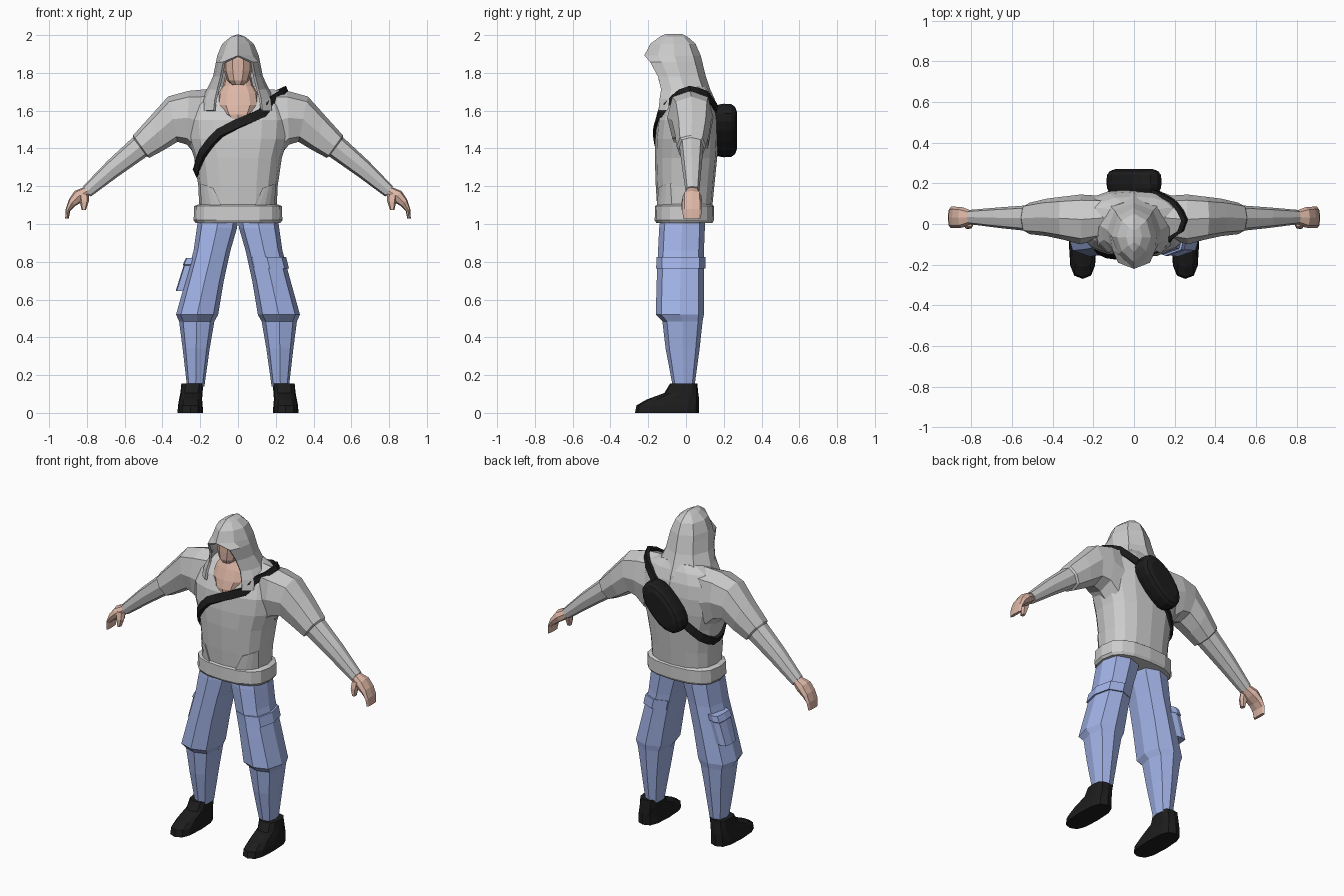
import bpy, bmesh, math
from mathutils import Vector as V
from mathutils.bvhtree import BVHTree


def material(name, col):
    m = bpy.data.materials.new(name)
    m.diffuse_color = (*col, 1)
    return m


SKIN = material("skin", (0.72, 0.47, 0.38))
BLUE = material("denim", (0.36, 0.45, 0.80))
BLACK = material("black", (0.012, 0.012, 0.012))


def ring(c, u, v, n=8, e=0.75):
    """Rounded-box cross-section around c with half axes u and v."""
    f = lambda t: math.copysign(abs(t) ** e, t) if abs(t) > 1e-6 else 0
    return [V(c) + V(u) * f(math.cos(2 * math.pi * i / n)) + V(v) * f(math.sin(2 * math.pi * i / n))
            for i in range(n)]


def flat(z, x0, x1, y0, y1, n=8, e=0.75):
    """Horizontal section from its extents."""
    return ring(((x0 + x1) / 2, (y0 + y1) / 2, z), ((x1 - x0) / 2, 0, 0), (0, (y1 - y0) / 2, 0), n, e)


def limb(top, bot, y0, y1, n=8):
    """Tilted section from an upper and a lower (x, z) point."""
    t, b = V((top[0], 0, top[1])), V((bot[0], 0, bot[1]))
    return ring((t + b) / 2 + V((0, (y0 + y1) / 2, 0)), (0, (y1 - y0) / 2, 0), (t - b) / 2, n)


def loft(name, rings, mat=None, mirror=False, closed=True, caps=True):
    """Skin a list of sections into one flat-shaded object."""
    bm = bmesh.new()
    for s in ((1, -1) if mirror else (1,)):
        rows = [[bm.verts.new((p[0] * s, p[1], p[2])) for p in r] for r in rings]
        n = len(rows[0])
        for a, b in zip(rows, rows[1:]):
            for i in range(n if closed else n - 1):
                j = (i + 1) % n
                bm.faces.new((a[i], a[j], b[j], b[i]))
        if caps:
            bm.faces.new(rows[0])
            bm.faces.new(rows[-1])
    bmesh.ops.remove_doubles(bm, verts=bm.verts, dist=0.0005)
    bmesh.ops.recalc_face_normals(bm, faces=bm.faces)
    me = bpy.data.meshes.new(name)
    bm.to_mesh(me)
    bm.free()
    ob = bpy.data.objects.new(name, me)
    bpy.context.collection.objects.link(ob)
    if mat:
        me.materials.append(mat)
    return ob


# Sweater body and waistband
torso = loft("sweater_body", [flat(z, -w, w, a, b, 16, 0.8) for z, w, a, b in [
    (1.08, .205, -.152, .138), (1.20, .210, -.160, .150), (1.35, .232, -.165, .165),
    (1.45, .265, -.163, .170), (1.55, .275, -.152, .170), (1.63, .255, -.115, .158),
    (1.69, .200, -.065, .135), (1.73, .120, -.030, .110)]])
loft("waistband", [flat(z, -w, w, a, b, 16, 0.75) for z, w, a, b in [
    (1.005, .225, -.157, .140), (1.02, .235, -.166, .148), (1.095, .232, -.163, .148), (1.105, .205, -.15, .135)]])

# Sleeves with a step at the elbow
sleeves = loft("sleeves", [limb(*r) for r in [
    ((.15, 1.715), (.22, 1.36), -.08, .14), ((.26, 1.705), (.27, 1.42), -.10, .145),
    ((.37, 1.675), (.32, 1.435), -.078, .135), ((.46, 1.575), (.395, 1.39), -.06, .125),
    ((.555, 1.47), (.47, 1.35), -.05, .105), ((.557, 1.458), (.482, 1.358), -.035, .092),
    ((.69, 1.335), (.63, 1.255), -.02, .082), ((.82, 1.20), (.78, 1.145), -.002, .07)]], mirror=True)

# Hands and thumbs
loft("hands", [limb(*r) for r in [
    ((.815, 1.195), (.78, 1.155), .002, .065), ((.865, 1.175), (.82, 1.12), -.018, .082),
    ((.895, 1.13), (.862, 1.095), -.02, .085), ((.912, 1.08), (.888, 1.07), -.02, .085),
    ((.915, 1.03), (.896, 1.03), -.015, .078)]], SKIN, mirror=True)
loft("thumbs", [flat(z, *r, 6) for z, *r in [
    (1.16, .79, .845, -.015, .03), (1.12, .79, .838, -.025, .02), (1.075, .805, .828, -.025, .005)]],
    SKIN, mirror=True)

# Neck with bare upper chest, and head
loft("neck", [flat(z, -w, w, a, .02, 12, 0.85) for z, w, a in [
    (1.54, .03, -.156), (1.58, .085, -.155), (1.63, .115, -.14), (1.69, .105, -.115),
    (1.73, .08, -.095), (1.78, .07, -.08)]], SKIN)
loft("head", [flat(z, -w, w, a, b, 10, 0.85) for z, w, a, b in [
    (1.735, .03, -.135, -.04), (1.76, .058, -.148, .0), (1.81, .075, -.15, .03),
    (1.87, .078, -.15, .035), (1.93, .05, -.13, .01)]], SKIN)


# Hood: open U-shaped sections that meet above the face
def u_section(z, xe, ye, xs, ys, yb):
    half = [(xe, ye), (xe + .7 * (xs - xe), ye + .45 * (ys - ye)), (xs, ys), (xs * .72, ys + .72 * (yb - ys))]
    return [V((x, y, z)) for x, y in half] + [V((0, yb, z))] + [V((-x, y, z)) for x, y in reversed(half)]


hood = loft("hood", [u_section(*r) for r in [
    (1.60, .125, -.140, .190, -.06, .158), (1.66, .118, -.135, .185, -.03, .145),
    (1.71, .105, -.128, .158, -.01, .122), (1.78, .087, -.145, .125, -.03, .098),
    (1.855, .073, -.187, .110, -.05, .080), (1.888, 0, -.215, .104, -.06, .072),
    (1.95, 0, -.183, .078, -.065, .045), (1.985, 0, -.135, .035, -.065, .005),
    (1.998, 0, -.11, 0, -.065, -.02)]], closed=False, caps=False)
m = hood.modifiers.new("thickness", "SOLIDIFY")
m.thickness, m.offset = .014, 0

# Trousers: baggy thighs overhanging at the knee
loft("trouser_legs", [flat(z, *r) for z, *r in [
    (1.03, .0, .21, -.135, .10), (.98, .005, .218, -.142, .10), (.86, .04, .235, -.148, .095),
    (.70, .075, .278, -.155, .095), (.52, .105, .328, -.16, .095), (.485, .125, .312, -.125, .088),
    (.34, .15, .293, -.108, .072), (.14, .178, .27, -.07, .045)]], BLUE, mirror=True)
loft("cargo_pocket", [flat(z, *r, 8, .4) for z, *r in [
    (.645, -.33, -.25, -.04, .075), (.78, -.288, -.21, -.05, .08), (.785, -.292, -.21, -.055, .085),
    (.82, -.275, -.20, -.055, .085)]], BLUE)
loft("thigh_band", [flat(z, *r) for z, *r in [
    (.765, .065, .270, -.158, .102), (.825, .052, .255, -.156, .102)]], BLUE)

# Boots
loft("boots", [flat(z, *r, 12, .7) for z, *r in [
    (0, .185, .32, -.27, .07), (.04, .187, .318, -.262, .07), (.07, .19, .312, -.21, .07),
    (.105, .188, .305, -.115, .065), (.155, .183, .30, -.085, .06)]], BLACK, mirror=True)

# Surface lookup used to lay parts on the sweater
verts, polys = [], []
for ob in (torso, sleeves):
    k = len(verts)
    verts += [v.co.copy() for v in ob.data.vertices]
    polys += [[k + i for i in p.vertices] for p in ob.data.polygons]
tree = BVHTree.FromPolygons(verts, polys)

# Raised side pockets on the sweater front
cols = []
for i in range(5):
    t = i / 4
    quad = []
    for x, z, d in [(.09 + .105 * t, 1.10, -.01), (.13 + .07 * t, 1.19 + .025 * t, -.01),
                    (.13 + .07 * t, 1.19 + .025 * t, .01), (.09 + .105 * t, 1.10, .01)]:
        hit = tree.ray_cast(V((x, -1, z)), V((0, 1, 0)))[0]
        quad.append(V((x, (hit.y if hit else -.03) + d, z)))
    cols.append(quad)
loft("front_pockets", cols, mirror=True)

# Strap: diagonal loop over one shoulder, projected on the sweater
path = [V(p) for p in [
    (.24, .02, 1.70), (.20, -.08, 1.66), (.14, -.14, 1.59), (0, -.165, 1.535), (-.10, -.16, 1.485),
    (-.19, -.13, 1.38), (-.23, -.06, 1.28), (-.23, .03, 1.26), (-.19, .12, 1.31), (-.10, .17, 1.40),
    (0, .18, 1.50), (.12, .165, 1.62), (.20, .11, 1.68)]]
line = []
for a, b in zip(path, path[1:] + path[:1]):
    for t in (0, .5):
        p = a.lerp(b, t)
        n = (p - V((0, .01, 1.48 + .5 * p.x))).normalized()
        hit = tree.ray_cast(p + n * .12, -n, .24)[0]
        line.append(((hit or p), n))
bands = []
for i, (p, n) in enumerate(line):
    t = (line[(i + 1) % len(line)][0] - line[i - 1][0]).normalized()
    w = t.cross(n).normalized() * .024
    bands.append([p - w - n * .01, p + w - n * .01, p + w + n * .013, p - w + n * .013])
loft("strap", bands + bands[:1], BLACK, caps=False)

# Sling bag on the back, long axis along the strap
d = math.radians(47)
ax, az = V((math.cos(d), 0, math.sin(d))), V((-math.sin(d), 0, math.cos(d)))
loft("sling_bag", [ring((0, y, 1.495), ax * .17 * s, az * .085 * s, 16, .85) for y, s in [
    (.14, .85), (.175, .97), (.20, 1), (.24, .98), (.26, .88), (.27, .68)]], BLACK)
